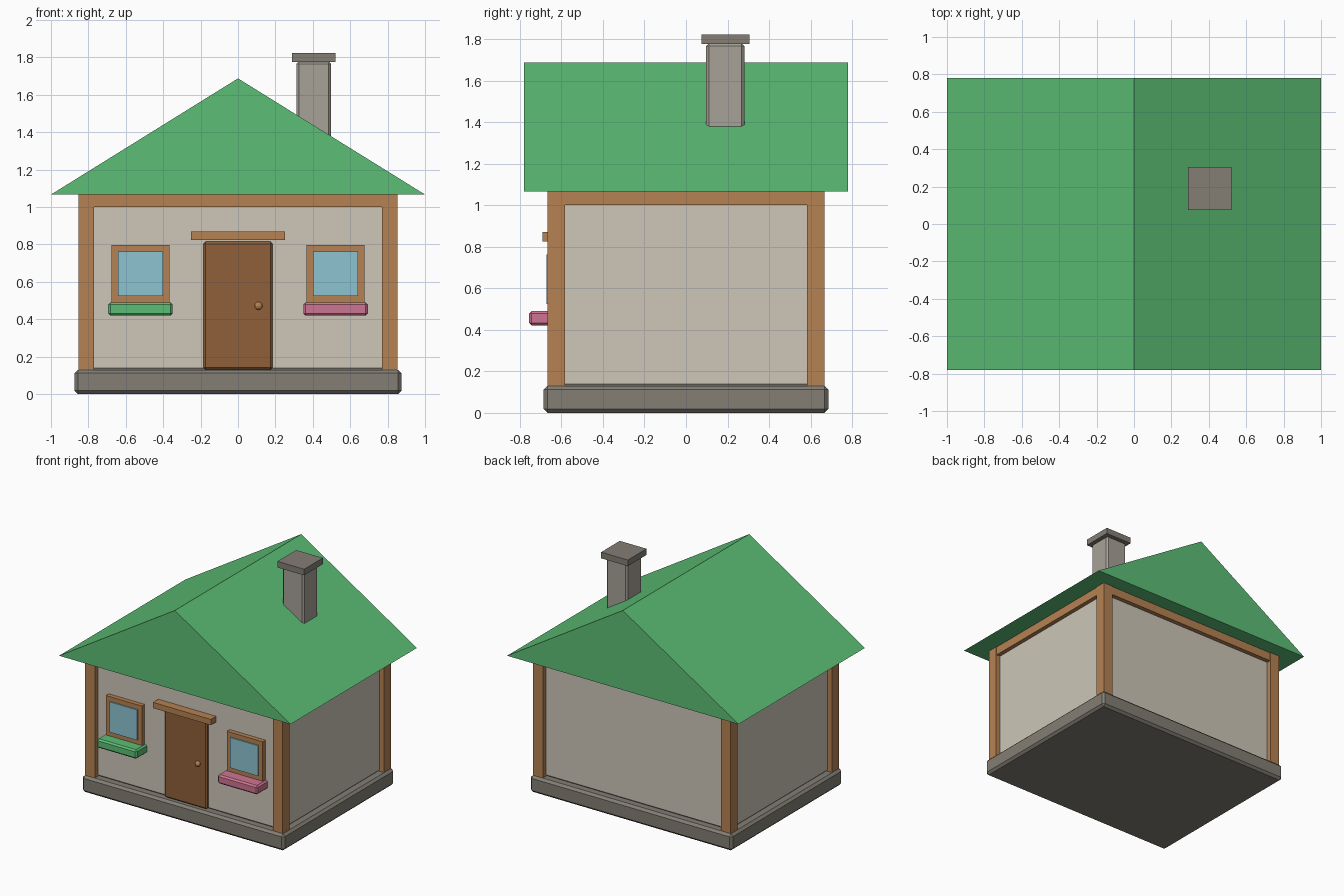
import bpy
import bmesh

cube = bpy.data.objects.get("Cube")
if cube:
    bpy.data.objects.remove(cube, do_unlink=True)


def material(name, rgb):
    """Flat material from display RGB bytes, stored as linear values."""
    lin = [((c / 255 + 0.055) / 1.055) ** 2.4 for c in rgb]
    mat = bpy.data.materials.new(name)
    mat.use_nodes = True
    mat.diffuse_color = (*lin, 1)
    mat.node_tree.nodes["Principled BSDF"].inputs["Base Color"].default_value = (*lin, 1)
    return mat


PLASTER = material("plaster", (205, 198, 184))
WOOD = material("timber", (181, 130, 82))
DOOR = material("dark wood", (143, 96, 58))
STONE = material("dark stone", (131, 126, 117))
BRICK = material("light stone", (167, 161, 151))
GREEN = material("roof green", (92, 190, 117))
PINK = material("planter pink", (206, 117, 146))
GLASS = material("window glass", (141, 195, 210))


def add_object(name, bm, mat):
    mesh = bpy.data.meshes.new(name)
    bm.to_mesh(mesh)
    bm.free()
    mesh.materials.append(mat)
    obj = bpy.data.objects.new(name, mesh)
    bpy.context.collection.objects.link(obj)
    return obj


def box(name, x, y, z, mat, bevel=0):
    """Box from (min, max) ranges, with optional chamfered edges."""
    bm = bmesh.new()
    bmesh.ops.create_cube(bm, size=1)
    for v in bm.verts:
        for axis, (lo, hi) in enumerate((x, y, z)):
            v.co[axis] = hi if v.co[axis] > 0 else lo
    obj = add_object(name, bm, mat)
    if bevel:
        mod = obj.modifiers.new("Chamfer", "BEVEL")
        mod.width = bevel
        mod.segments = 1
    return obj


# Foundation and walls
box("foundation", (-0.873, 0.873), (-0.685, 0.685), (0, 0.13), STONE, 0.018)
box("walls", (-0.815, 0.815), (-0.627, 0.627), (0.125, 1.08), PLASTER, 0.015)

# Corner posts and the beams between them
for sx, side in ((-1, "right"), (1, "left")):
    for sy, end in ((-1, "front"), (1, "back")):
        box(f"{end}_{side}_post", sorted((sx * 0.77, sx * 0.853)),
            sorted((sy * 0.582, sy * 0.667)), (0.12, 1.075), WOOD)
    box(f"{side}_beam", sorted((sx * 0.78, sx * 0.848)), (-0.582, 0.582), (1.0, 1.075), WOOD)
for sy, end in ((-1, "front"), (1, "back")):
    box(f"{end}_beam", (-0.77, 0.77), sorted((sy * 0.59, sy * 0.662)), (1.0, 1.075), WOOD)

# Solid gabled roof
bm = bmesh.new()
front, back = ([bm.verts.new((x, y, z)) for x, z in ((-1, 1.067), (1, 1.067), (0, 1.688))]
               for y in (-0.78, 0.78))
bm.faces.new(front)
bm.faces.new(back[::-1])
for i in range(3):
    j = (i + 1) % 3
    bm.faces.new((front[j], front[i], back[i], back[j]))
bmesh.ops.recalc_face_normals(bm, faces=bm.faces)
add_object("roof", bm, GREEN)

# Chimney
box("chimney", (0.312, 0.497), (0.097, 0.282), (1.2, 1.78), BRICK, 0.014)
box("chimney_cap", (0.289, 0.52), (0.074, 0.305), (1.775, 1.823), STONE)

# Door with lintel and knob
box("door", (-0.185, 0.185), (-0.65, -0.6), (0.13, 0.815), DOOR, 0.012)
box("door_lintel", (-0.25, 0.25), (-0.692, -0.61), (0.825, 0.87), WOOD)
bm = bmesh.new()
bmesh.ops.create_uvsphere(bm, u_segments=10, v_segments=6, radius=0.022)
bmesh.ops.translate(bm, verts=bm.verts, vec=(0.11, -0.652, 0.472))
add_object("door_knob", bm, WOOD)

# Windows, each with a planter under the sill
for cx, side, planter in ((-0.522, "right", GREEN), (0.522, "left", PINK)):
    box(f"{side}_window_frame", (cx - 0.155, cx + 0.155), (-0.662, -0.61), (0.488, 0.798), WOOD)
    box(f"{side}_window_pane", (cx - 0.12, cx + 0.12), (-0.672, -0.663), (0.525, 0.762), GLASS)
    box(f"{side}_planter", (cx - 0.173, cx + 0.173), (-0.755, -0.615), (0.42, 0.49), planter, 0.012)
